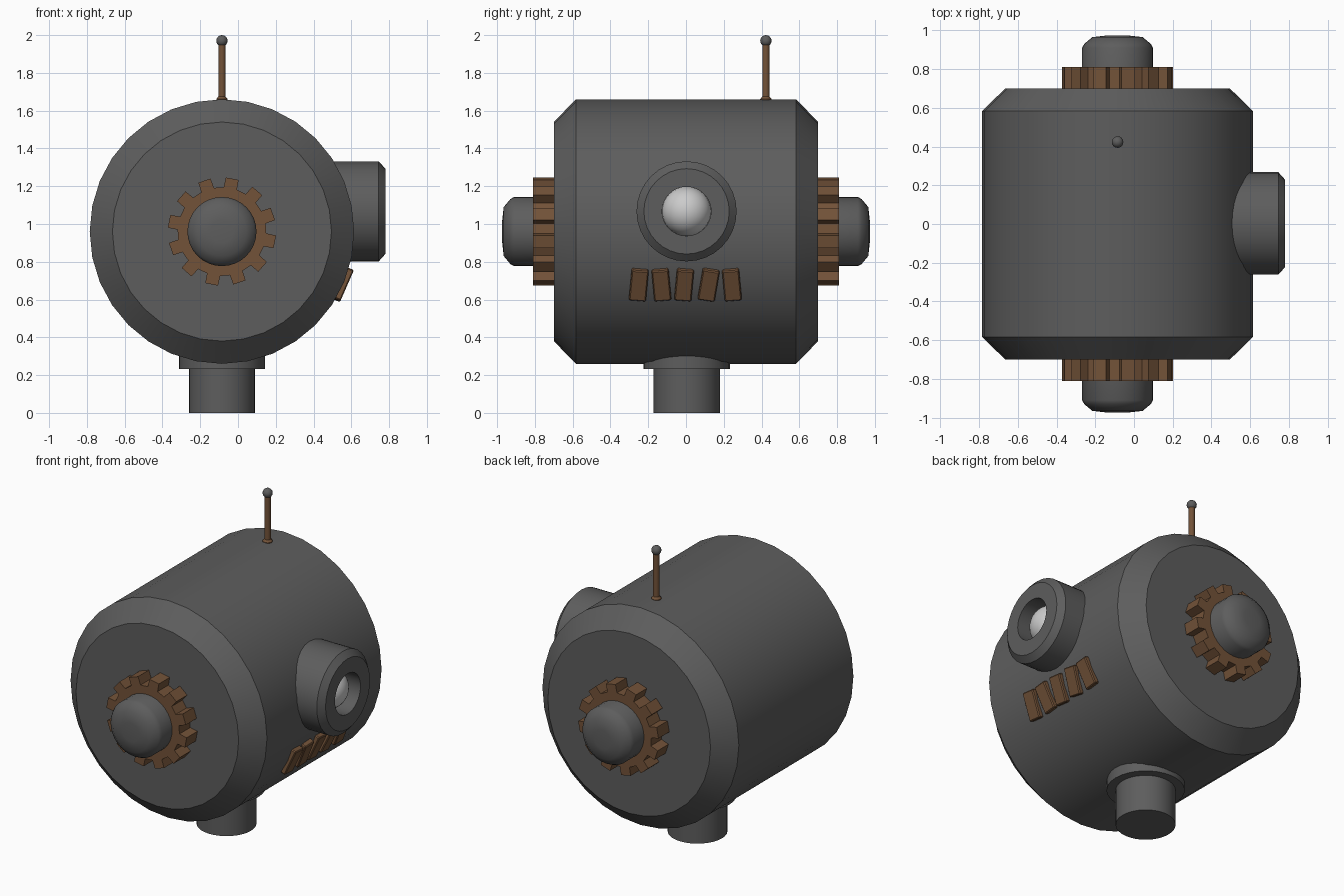
import bpy, bmesh, math
from mathutils import Matrix, Vector

if "Cube" in bpy.data.objects:
    bpy.data.objects.remove(bpy.data.objects["Cube"])

CX, CZ = -0.085, 0.96          # centre line of the drum


def material(name, col):
    m = bpy.data.materials.new(name)
    m.diffuse_color = (*col, 1)
    m.use_nodes = True
    m.node_tree.nodes["Principled BSDF"].inputs["Base Color"].default_value = m.diffuse_color
    return m


DARK = material("dark_metal", (0.11, 0.11, 0.11))
BROWN = material("bronze", (0.17, 0.085, 0.04))
LIGHT = material("lens_grey", (0.75, 0.75, 0.75))


def finish(name, bm, matrix, mat, angle=30):
    bmesh.ops.recalc_face_normals(bm, faces=bm.faces)
    bm.transform(matrix)
    me = bpy.data.meshes.new(name)
    bm.to_mesh(me)
    bm.free()
    me.materials.append(mat)
    ob = bpy.data.objects.new(name, me)
    bpy.context.collection.objects.link(ob)
    bpy.ops.object.select_all(action='DESELECT')
    ob.select_set(True)
    bpy.context.view_layer.objects.active = ob
    if angle:
        bpy.ops.object.shade_smooth_by_angle(angle=math.radians(angle))
    return ob


def frame(origin, axis):
    """Matrix taking local z to the given axis."""
    return Matrix.Translation(origin) @ Vector((0, 0, 1)).rotation_difference(Vector(axis)).to_matrix().to_4x4()


def lathe(name, profile, origin, axis, mat, n=32, angle=30):
    """Revolve (radius, height) points; both ends are capped."""
    bm = bmesh.new()
    rings = [[bm.verts.new((r * math.cos(2 * math.pi * i / n), r * math.sin(2 * math.pi * i / n), h))
              for i in range(n)] for r, h in profile]
    for a, b in zip(rings, rings[1:]):
        for i in range(n):
            j = (i + 1) % n
            bm.faces.new((a[i], a[j], b[j], b[i]))
    bm.faces.new(rings[0])
    bm.faces.new(rings[-1])
    return finish(name, bm, frame(origin, axis), mat, angle)


def ball(name, r, origin, mat, n=32):
    bm = bmesh.new()
    bmesh.ops.create_uvsphere(bm, u_segments=n, v_segments=n // 2, radius=r)
    return finish(name, bm, Matrix.Translation(origin), mat, 60)


def gear(name, y, offset, teeth=12, root=0.235, tip=0.287, depth=0.11):
    bm = bmesh.new()
    pts = []
    step = 2 * math.pi / teeth
    for k in range(teeth):
        a = k * step + offset
        for da, r in ((-0.15, root), (-0.12, tip), (0.12, tip), (0.15, root)):
            pts.append((r * math.cos(a + da), r * math.sin(a + da)))
    lo, hi = [[bm.verts.new((CX + px, y + s * depth / 2, CZ + pz)) for px, pz in pts] for s in (-1, 1)]
    bm.faces.new(lo)
    bm.faces.new(hi)
    for i in range(len(pts)):
        j = (i + 1) % len(pts)
        bm.faces.new((lo[i], lo[j], hi[j], hi[i]))
    return finish(name, bm, Matrix(), BROWN, 0)


# chamfered drum body
lathe("drum_body", [(0.58, -0.70), (0.70, -0.583), (0.70, 0.583), (0.58, 0.70)],
      (CX, 0, CZ), (0, 1, 0), DARK)

# side gears with rounded hubs
for side, s in (("front", -1), ("back", 1)):
    gear(side + "_gear", s * 0.755, math.radians(19))
    lathe(side + "_hub", [(0.183, 0.65), (0.183, 0.91), (0.172, 0.93), (0.13, 0.965), (0.06, 0.973)],
          (CX, 0, CZ), (0, s, 0), DARK, angle=45)

# eye tube with bore, and the lens inside it
lathe("eye_tube", [(0.265, 0.35), (0.265, 0.745), (0.226, 0.78), (0.13, 0.78), (0.13, 0.60)],
      (0, 0.003, 1.067), (1, 0, 0), DARK)
ball("eye_lens", 0.13, (0.63, 0.003, 1.067), LIGHT)

# row of slightly crooked mouth plates
tilt = math.radians(23.6)
for i, (y, lean) in enumerate(((-0.25, 5), (-0.13, -5), (-0.01, 5), (0.12, 9), (0.243, -5))):
    bm = bmesh.new()
    bmesh.ops.create_cube(bm, size=1, matrix=Matrix.Diagonal((0.05, 0.09, 0.175, 1)))
    bmesh.ops.bevel(bm, geom=bm.edges[:], offset=0.006, segments=1, affect='EDGES')
    place = (Matrix.Translation((CX, y, CZ)) @ Matrix.Rotation(tilt, 4, 'Y')
             @ Matrix.Translation((0.697, 0, 0)) @ Matrix.Rotation(math.radians(-lean), 4, 'X'))
    finish("mouth_plate_%d" % (i + 1), bm, place, BROWN, 0)

# neck post and collar
lathe("neck_post", [(0.175, 0), (0.175, 0.32)], (CX, 0.004, 0), (0, 0, 1), DARK)
lathe("neck_collar", [(0.228, 0.232), (0.228, 0.36)], (CX, 0.004, 0), (0, 0, 1), DARK)

# antenna
lathe("antenna_rod", [(0.03, 1.64), (0.03, 1.662), (0.019, 1.675), (0.019, 1.96)],
      (CX, 0.423, 0), (0, 0, 1), BROWN, n=16)
ball("antenna_tip", 0.03, (CX, 0.423, 1.97), DARK, 16)
